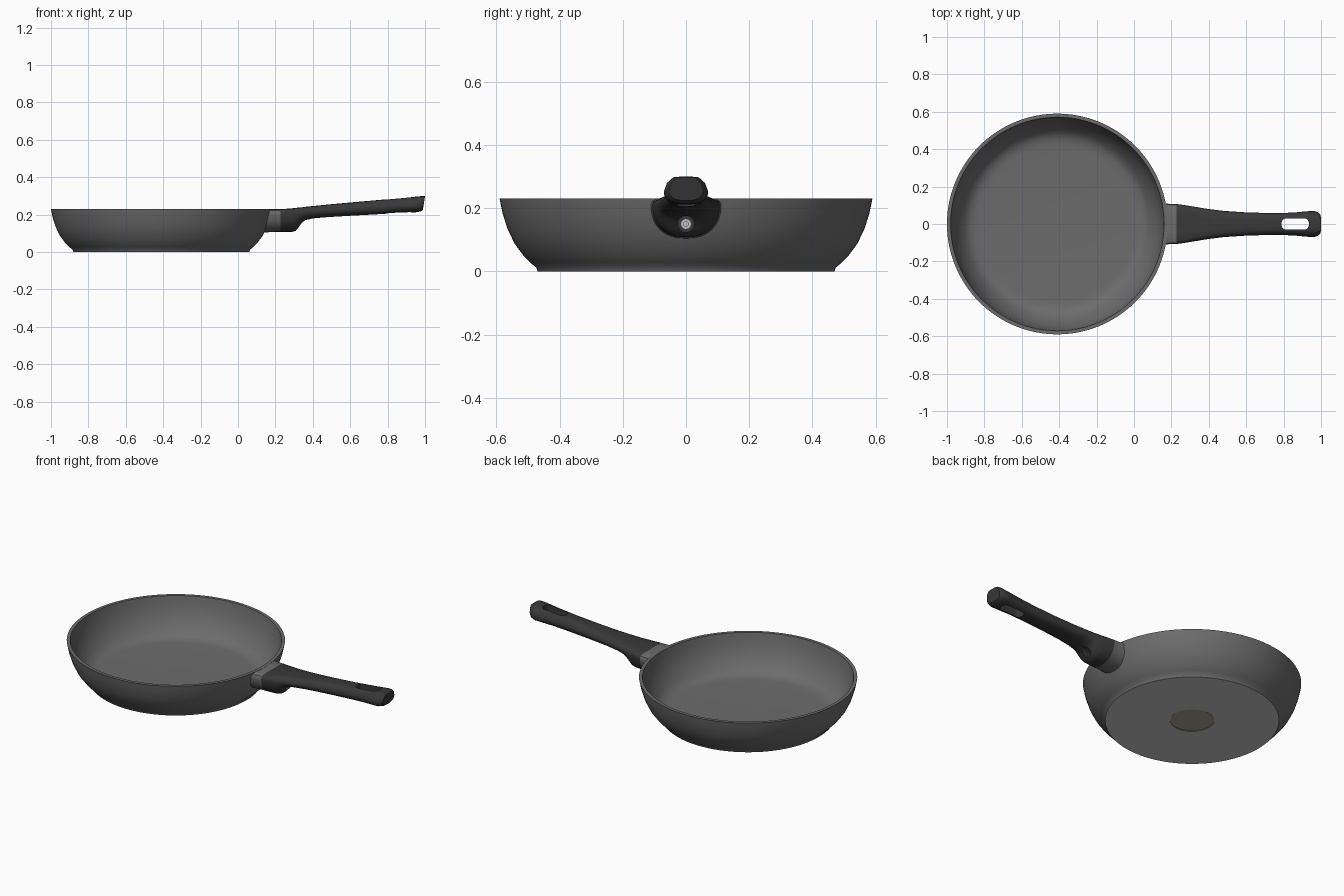
import bpy, bmesh, math
from mathutils import Matrix

if "Cube" in bpy.data.objects:
    bpy.data.objects.remove(bpy.data.objects["Cube"])

CX = -0.41          # pan centre on x


def material(name, rgb):
    m = bpy.data.materials.new(name)
    m.diffuse_color = (*rgb, 1)
    m.use_nodes = True
    m.node_tree.nodes["Principled BSDF"].inputs["Base Color"].default_value = m.diffuse_color
    return m


GREY = material("pan grey", (0.150, 0.150, 0.153))
BLACK = material("handle black", (0.040, 0.040, 0.040))
BASE = material("base plate light grey", (0.56, 0.56, 0.56))
BROWN = material("base disc brown", (0.40, 0.345, 0.275))
STEEL = material("screw steel", (0.55, 0.55, 0.55))


def finish(bm, name, mat):
    bmesh.ops.remove_doubles(bm, verts=bm.verts, dist=1e-5)
    bmesh.ops.recalc_face_normals(bm, faces=bm.faces)
    me = bpy.data.meshes.new(name)
    bm.to_mesh(me)
    bm.free()
    ob = bpy.data.objects.new(name, me)
    bpy.context.collection.objects.link(ob)
    if mat:
        me.materials.append(mat)
    return ob


def activate(ob):
    bpy.ops.object.select_all(action='DESELECT')
    ob.select_set(True)
    bpy.context.view_layer.objects.active = ob


def smooth(ob, deg=32):
    activate(ob)
    bpy.ops.object.shade_smooth_by_angle(angle=math.radians(deg))


def loft(rings, name, mat, cap=True):
    bm = bmesh.new()
    vr = [[bm.verts.new(p) for p in r] for r in rings]
    n = len(vr[0])
    for a, b in zip(vr, vr[1:]):
        for i in range(n):
            j = (i + 1) % n
            bm.faces.new((a[i], a[j], b[j], b[i]))
    if cap:
        bm.faces.new(vr[0])
        bm.faces.new(vr[-1])
    return finish(bm, name, mat)


def lathe(profile, name, mat, seg=128):
    rings = [[(CX + r * math.cos(2 * math.pi * i / seg),
               r * math.sin(2 * math.pi * i / seg), z) for i in range(seg)]
             for r, z in profile]
    return loft(rings, name, mat)


def cylinder_x(x0, x1, z, r, name, mat):
    bm = bmesh.new()
    bmesh.ops.create_cone(bm, cap_ends=True, segments=32, radius1=r, radius2=r, depth=x1 - x0,
                          matrix=Matrix.Translation(((x0 + x1) / 2, 0, z)) @ Matrix.Rotation(math.pi / 2, 4, 'Y'))
    return finish(bm, name, mat)


def cut(ob, cutter):
    cutter.hide_render = True
    m = ob.modifiers.new("cut", 'BOOLEAN')
    m.operation = 'DIFFERENCE'
    m.solver = 'EXACT'
    m.object = cutter
    activate(ob)
    bpy.ops.object.modifier_apply(modifier=m.name)
    bpy.data.objects.remove(cutter)


# pan body: shallow recess below, curved wall, flat rim, filleted floor
OUTER = [(0.47, 0), (0.474, 0.012), (0.492, 0.027), (0.513, 0.048), (0.542, 0.087),
         (0.564, 0.132), (0.580, 0.182), (0.587, 0.215), (0.59, 0.23)]
INNER = [(0.571, 0.23), (0.568, 0.215), (0.562, 0.182), (0.547, 0.132), (0.525, 0.090),
         (0.503, 0.060), (0.487, 0.043), (0.466, 0.029), (0.440, 0.022), (0.415, 0.020)]
pan = lathe([(0.119, 0.004), (0.119, 0)] + OUTER + INNER, "pan_body", GREY)
pan.data.materials.append(BASE)
for f in pan.data.polygons:            # light plate on the underside
    if f.center.z < 0.005 and f.normal.z < -0.5:
        f.material_index = 1
smooth(pan)

# brown disc in the middle of the underside
smooth(lathe([(0.116, 0.005), (0.116, 0.002)], "base_disc", BROWN, 64))


def wall_radius(z):
    for (r0, z0), (r1, z1) in zip(OUTER, OUTER[1:]):
        if z <= z1:
            return r0 + (r1 - r0) * (z - z0) / (z1 - z0)
    return OUTER[-1][0]


def section(w, zt, zb, zw, tf, n):
    """Closed y,z outline: flat top, sloped shoulders, rounded belly."""
    half = [(tf * w * 0.5, zt), (tf * w, zt - 0.002), (w * (0.35 * tf + 0.65), zt - (zt - zw) * 0.4)]
    for i in range(12):
        a = math.pi / 2 * i / 12
        half.append((w * math.cos(a) ** (2 / n), zw - (zw - zb) * math.sin(a) ** (2 / n)))
    return half + [(0, zb)] + [(-y, z) for y, z in reversed(half)] + [(0, zt)]


# collar joining the wall to the handle
joint = section(0.107, 0.229, 0.108, 0.212, 0.86, 2.3)
root = section(0.112, 0.229, 0.104, 0.212, 0.88, 2.3)
collar = loft([[(CX + math.sqrt((wall_radius(z) - 0.007) ** 2 - y * y), y, z) for y, z in root],
               [(0.195, y, z) for y, z in joint],
               [(0.228, y, z) for y, z in joint]], "handle_collar", GREY)
smooth(collar)

# handle stations: x, half width, top, bottom, widest height, flat-top share, roundness
STATIONS = [(0.228, 0.107, 0.229, 0.108, 0.212, 0.86, 2.3),
            (0.290, 0.098, 0.234, 0.108, 0.212, 0.82, 2.3),
            (0.308, 0.095, 0.236, 0.113, 0.212, 0.80, 2.3),
            (0.325, 0.092, 0.238, 0.132, 0.213, 0.78, 2.3),
            (0.340, 0.090, 0.239, 0.154, 0.214, 0.76, 2.3),
            (0.360, 0.086, 0.242, 0.170, 0.216, 0.74, 2.3),
            (0.400, 0.080, 0.246, 0.180, 0.220, 0.70, 2.4),
            (0.480, 0.070, 0.254, 0.187, 0.226, 0.66, 2.5),
            (0.600, 0.062, 0.265, 0.194, 0.234, 0.62, 2.6),
            (0.750, 0.058, 0.278, 0.202, 0.244, 0.60, 2.7),
            (0.860, 0.061, 0.288, 0.208, 0.250, 0.60, 2.6),
            (0.930, 0.068, 0.294, 0.211, 0.252, 0.60, 2.5),
            (0.970, 0.070, 0.298, 0.213, 0.253, 0.60, 2.5),
            (0.992, 0.062, 0.300, 0.218, 0.255, 0.60, 2.5),
            (1.000, 0.054, 0.298, 0.224, 0.258, 0.60, 2.5)]
rings = []
for x, *s in STATIONS:
    lean = 0.16 * min(max((x - 0.6) / 0.3, 0), 1)      # end face leans back
    rings.append([(x - lean * (s[1] - z), y, z) for y, z in section(*s)])
handle = loft(rings, "handle", BLACK)

# hanging slot near the end, with rounded corners
bm = bmesh.new()
bmesh.ops.create_cube(bm, size=1, matrix=Matrix.Translation((0.862, 0, 0.25)) @ Matrix.Diagonal((0.145, 0.06, 0.3, 1)))
upright = [e for e in bm.edges if abs(e.verts[0].co.z - e.verts[1].co.z) > 0.1]
bmesh.ops.bevel(bm, geom=upright, offset=0.024, segments=6, profile=0.5, affect='EDGES')
cut(handle, finish(bm, "slot_cutter", None))

# screw hole in the drop under the handle, and its screw
cut(handle, cylinder_x(0.27, 0.42, 0.150, 0.026, "screw_hole_cutter", None))
smooth(handle, 38)
screw = cylinder_x(0.265, 0.288, 0.150, 0.017, "screw", STEEL)
cut(screw, cylinder_x(0.281, 0.30, 0.150, 0.007, "socket_cutter", None))
smooth(screw)
